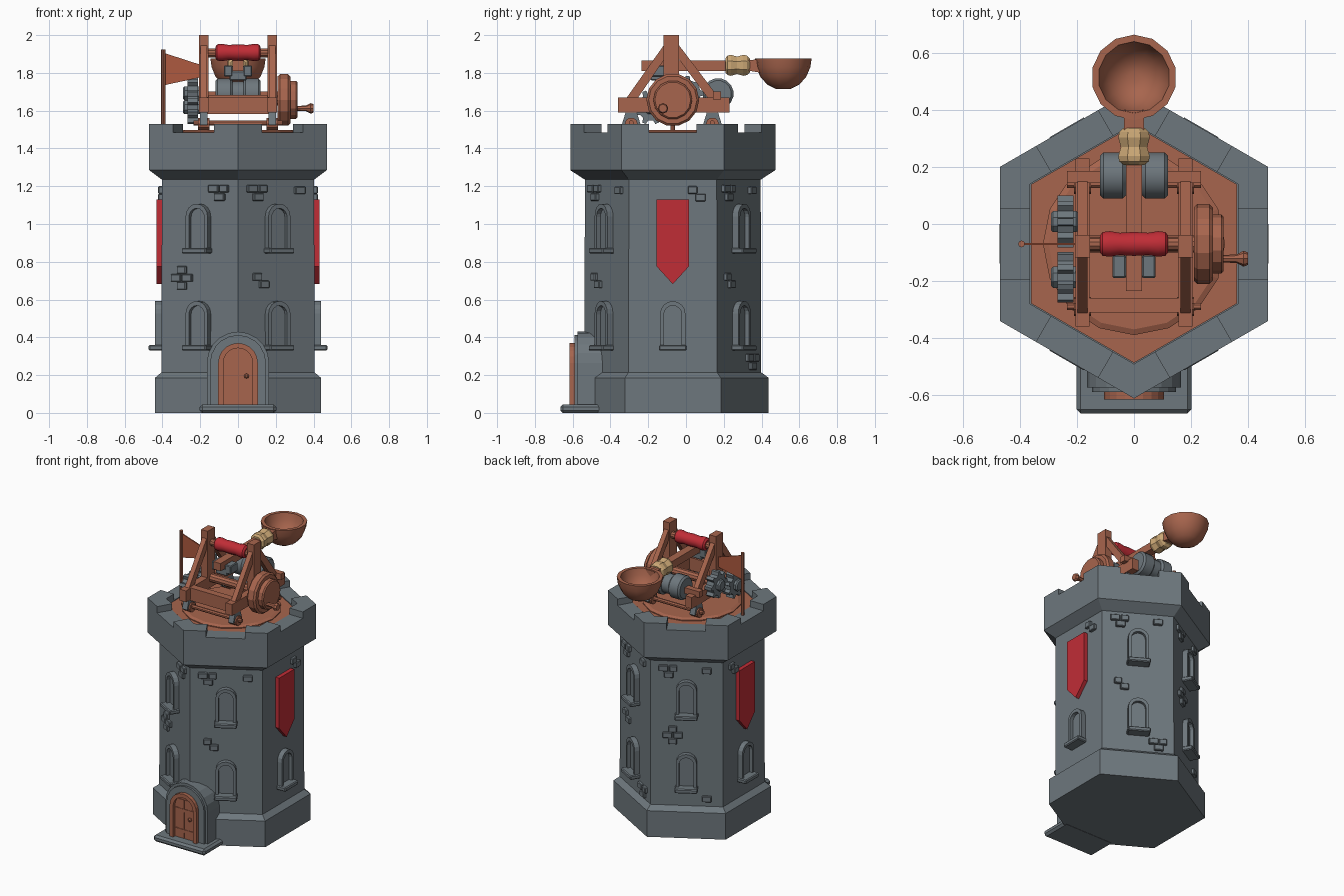
import bpy, bmesh, math
from mathutils import Matrix, Vector

if "Cube" in bpy.data.objects:
    bpy.data.objects.remove(bpy.data.objects["Cube"])

T, R = Matrix.Translation, lambda deg, ax: Matrix.Rotation(math.radians(deg), 4, ax)
I = Matrix.Identity(4)
CY = -0.07                      # tower axis in y


def material(name, rgb):
    m = bpy.data.materials.new(name)
    m.diffuse_color = (*rgb, 1)
    m.use_nodes = True
    m.node_tree.nodes["Principled BSDF"].inputs["Base Color"].default_value = m.diffuse_color
    return m


STONE = material("grey stone", (0.155, 0.185, 0.205))
WOOD = material("brown wood", (0.39, 0.13, 0.075))
RED = material("red cloth", (0.53, 0.026, 0.037))
TAN = material("tan rope", (0.60, 0.39, 0.18))
FLAG = material("rust flag", (0.42, 0.10, 0.05))


def finish(name, bm, mat, M=I, smooth=False, bevel=0):
    bmesh.ops.remove_doubles(bm, verts=bm.verts, dist=1e-5)
    bmesh.ops.recalc_face_normals(bm, faces=bm.faces)
    if bevel:
        bmesh.ops.bevel(bm, geom=list(bm.edges), offset=bevel, segments=1, affect='EDGES')
    bmesh.ops.transform(bm, matrix=M, verts=bm.verts)
    me = bpy.data.meshes.new(name)
    bm.to_mesh(me)
    bm.free()
    me.materials.append(mat)
    ob = bpy.data.objects.new(name, me)
    bpy.context.collection.objects.link(ob)
    if smooth:
        bpy.ops.object.select_all(action='DESELECT')
        ob.select_set(True)
        bpy.context.view_layer.objects.active = ob
        bpy.ops.object.shade_smooth_by_angle(angle=math.radians(35))
    return ob


def box(name, c, s, mat, M=I, bevel=0):
    bm = bmesh.new()
    bmesh.ops.create_cube(bm, size=1, matrix=T(c) @ Matrix.Diagonal((*s, 1)))
    return finish(name, bm, mat, M, bevel=bevel)


def prism(name, pts, d0, d1, mat, M=I, bevel=0):
    """Outline in local x-z, extruded along local y."""
    bm = bmesh.new()
    a = [bm.verts.new((x, d0, z)) for x, z in pts]
    b = [bm.verts.new((x, d1, z)) for x, z in pts]
    bm.faces.new(a)
    bm.faces.new(b[::-1])
    for i in range(len(pts)):
        j = (i + 1) % len(pts)
        bm.faces.new((a[i], b[i], b[j], a[j]))
    return finish(name, bm, mat, M, bevel=bevel)


def lathe(name, prof, n, mat, M=I, phase=0, smooth=False):
    """(radius, height) profile turned about local z."""
    bm = bmesh.new()
    rings = [[bm.verts.new((r * math.cos(phase + 2 * math.pi * i / n),
                            r * math.sin(phase + 2 * math.pi * i / n), h)) for i in range(n)]
             for r, h in prof if r > 0]
    for p, q in zip(rings, rings[1:]):
        for i in range(n):
            j = (i + 1) % n
            bm.faces.new((p[i], p[j], q[j], q[i]))
    bm.faces.new(rings[0])
    bm.faces.new(rings[-1])
    return finish(name, bm, mat, M, smooth=smooth)


def rod(name, c, r, x0, x1, n, mat, chamfer=0, smooth=False):
    """Cylinder along x between x0 and x1 at (y, z) = c."""
    prof = [(r, x0), (r, x1)]
    if chamfer:
        prof = [(r - chamfer, x0), (r, x0 + chamfer), (r, x1 - chamfer), (r - chamfer, x1)]
    return lathe(name, prof, n, mat, T((0, c[0], c[1])) @ R(90, 'Y'), math.pi / n, smooth)


def arch(w, z0, z1, n=8):
    """Round-topped outline of half width w."""
    return [(w, z0)] + [(w * math.cos(math.pi * i / n), z1 - w + w * math.sin(math.pi * i / n))
                        for i in range(n + 1)] + [(-w, z0)]


SIDE = R(90, 'Z')               # local x -> world y, local y -> world -x

# --- tower body with parapet, notched in the middle of each side
AX = T((0, CY, 0))
k = 1 / math.cos(math.pi / 6)
tower = lathe("tower", [(a * k, z) for a, z in (
    (.44, 0), (.44, .185), (.405, .215), (.403, 1.235), (.41, 1.24), (.47, 1.285), (.47, 1.53),
    (.365, 1.53), (.365, 1.472))], 6, STONE, AX, -math.pi / 2)
for i in range(3):
    cut = box("notch_cutter", (0, 0, 1.585), (1.3, .25, .2), STONE, AX @ R(60 * i, 'Z'))
    cut.hide_render = True
    cut.hide_viewport = True
    mod = tower.modifiers.new("notch", 'BOOLEAN')
    mod.operation, mod.object, mod.solver = 'DIFFERENCE', cut, 'EXACT'
lathe("deck", [(.362 * k, 1.46), (.362 * k, 1.482)], 6, WOOD, AX, -math.pi / 2)
lathe("turntable", [(.32, 1.47), (.32, 1.488), (.30, 1.497)], 16, WOOD, AX)

# --- windows, bricks and banners, placed per side (local -y is outward)
W = -.403
PAIR = [(-.02, .015, .05), (.022, -.025, .055)]
TRIO = [(-.03, .022, .06), (.033, .022, .05), (.005, -.022, .06)]
CROSS = [(0, .042, .055), (-.034, 0, .06), (.034, 0, .06), (0, -.042, .055)]
ONE = [(0, 0, .06)]
bricks = {
    30: [(-.12, 1.165, TRIO), (.14, 1.178, ONE), (-.10, .705, PAIR)],
    90: [(.125, 1.165, PAIR)],
    150: [(-.12, 1.165, TRIO), (.13, 1.178, ONE), (-.11, .705, PAIR), (.13, .27, TRIO)],
    210: [(-.12, 1.165, TRIO), (.13, 1.178, ONE), (-.09, .715, CROSS), (.13, .27, ONE)],
    270: [(-.125, 1.165, PAIR)],
    330: [(.12, 1.165, TRIO), (-.105, .715, CROSS)],
}
for ang, groups in bricks.items():
    F = AX @ R(ang, 'Z')
    side = ang in (90, 270)
    for z in ((.33,) if side else (.33, .845)):
        outer, inner = arch(.067, z, z + .262), arch(.047, z, z + .238)
        prism("window_frame", outer + inner[::-1], W + .02, W - .036, STONE, F)
        prism("window_pane", arch(.05, z, z + .24), W + .02, W - .012, STONE, F)
        box("window_sill", (0, W - .025, z + .014), (.148, .09, .03), STONE, F, .006)
    for u, z, group in groups:
        for du, dz, w in group:
            box("brick", (u + du, W - .002, z + dz), (w, .036, .04), STONE, F, .004)
    if side:
        prism("banner", [(-.085, 1.13), (.085, 1.13), (.085, .775), (0, .682), (-.085, .775)],
              W + .01, W - .028, RED, F)

# --- doorway
box("doorstep", (0, -.55, .022), (.405, .23, .046), STONE, bevel=.014)
prism("door_surround", arch(.165, .01, .43, 10), -.40, -.575, STONE)
prism("door_surround_lip", arch(.148, .01, .412, 10), -.57, -.59, STONE)
prism("door_frame", arch(.105, .045, .37, 10) + arch(.078, .045, .343, 10)[::-1], -.55, -.616, WOOD)
prism("door_panel", arch(.08, .045, .345, 10), -.55, -.594, WOOD)
for z in (.10, .245):
    box("door_strap", (0, -.595, z), (.15, .012, .022), WOOD)
for x in (-.026, .026):
    box("door_batten", (x, -.594, .185), (.046, .008, .27), WOOD)
lathe("door_knob", [(.006, 0), (.013, .006), (.013, .014), (.006, .02)], 8, WOOD,
      T((.045, -.594, .195)) @ R(90, 'X'))

# --- flag
lathe("flag_pole", [(.012, 1.47), (.012, 1.925)], 8, WOOD, T((-.395, CY, 0)))
prism("flag", [(-.39, 1.905), (-.205, 1.845), (-.205, 1.775), (-.39, 1.735)], CY - .004, CY + .004, FLAG)

# --- catapult side frames
for s in (-1, 1):
    x = .181 * s
    box("side_beam", (x, -.065, 1.63), (.05, .59, .08), WOOD)
    box("post", (x, -.078, 1.82), (.052, .08, .36), WOOD)
    for pts in ([(-.32, 1.66), (-.26, 1.66), (-.075, 1.93), (-.115, 1.95)],
                [(.18, 1.66), (.12, 1.66), (-.08, 1.93), (-.04, 1.95)]):
        prism("brace", pts, -x - .017, -x + .017, WOOD, SIDE)
    for y in (-.29, .14):
        prism("wheel_bracket", [(y - .05, 1.525), (y + .05, 1.525), (y + .03, 1.59), (y - .03, 1.59)],
              -x - .02, -x + .02, STONE, SIDE)
        rod("small_wheel", (y, 1.53), .034, x - .03, x + .03, 10, WOOD)
for y in (-.29, .14):
    rod("wheel_axle", (y, 1.535), .014, -.235, .235, 8, WOOD)

# --- cross members, drum and axle
box("front_crossbar", (0, -.285, 1.628), (.33, .05, .09), WOOD)
box("rear_crossbar", (0, .165, 1.68), (.47, .042, .042), WOOD)
for s in (-1, 1):
    rod("rear_drum", (.17, 1.69), .082, min(.028 * s, .12 * s), max(.028 * s, .12 * s), 16, STONE, .012, True)
rod("drum_core", (.17, 1.69), .066, -.03, .03, 16, STONE, 0, True)
rod("crank_axle", (CY, 1.655), .03, -.205, .25, 10, WOOD)
rod("top_axle", (CY, 1.905), .024, -.19, .19, 10, WOOD)
lathe("red_roller", [(.03, -.12), (.043, -.11), (.046, -.085), (.04, -.05), (.043, 0),
                     (.04, .05), (.046, .085), (.043, .11), (.03, .12)], 14, RED,
      T((0, CY, 1.908)) @ R(90, 'Y'), 0, True)

# --- crank wheel
rod("crank_wheel", (CY, 1.657), .14, .21, .277, 14, WOOD, .012)
rod("crank_wheel_cap", (CY, 1.657), .103, .27, .315, 14, WOOD, .008)
lathe("crank_handle", [(.013, 0), (.015, .05), (.028, .075), (.022, .09)], 8, WOOD,
      T((.31, -.122, 1.612)) @ R(90, 'Y'))

# --- gears
for gy, gz, turn in ((.008, 1.692, 0), (-.187, 1.618, .39)):
    pts = []
    for i in range(8):
        for r, f in ((.07, -.27), (.092, -.15), (.092, .15), (.07, .27)):
            a = turn + (i + f) * math.pi / 4
            pts.append((gy + r * math.cos(a), gz + r * math.sin(a)))
    prism("gear", pts, .213, .268, STONE, SIDE)
    rod("gear_hub", (gy, gz), .04, -.292, -.195, 8, STONE, .008)

# --- throwing arm with cradle, binding and bowl
box("arm", (0, .07, 1.838), (.056, .61, .054), WOOD)
prism("arm_neck", [(.33, 1.868), (.40, 1.872), (.40, 1.80), (.33, 1.812)], -.035, .035, WOOD, SIDE)
for s in (-1, 1):
    box("cradle_cheek", (.052 * s, -.15, 1.81), (.046, .08, .06), STONE, bevel=.005)
box("cradle_base", (0, -.15, 1.785), (.09, .075, .05), STONE, bevel=.005)
lathe("rope_binding", [(.04, 0), (.056, .012), (.06, .03), (.05, .062), (.06, .095), (.056, .115), (.04, .13)],
      8, TAN, T((0, .208, 1.84)) @ R(-90, 'X'), math.pi / 8)
lathe("bowl", [(.04, 1.715), (.085, 1.738), (.122, 1.78), (.143, 1.83), (.15, 1.875),
               (.126, 1.875), (.115, 1.83), (.09, 1.785), (.05, 1.755), (.02, 1.748)],
      14, WOOD, T((0, .515, 0)), math.pi / 14, True)
